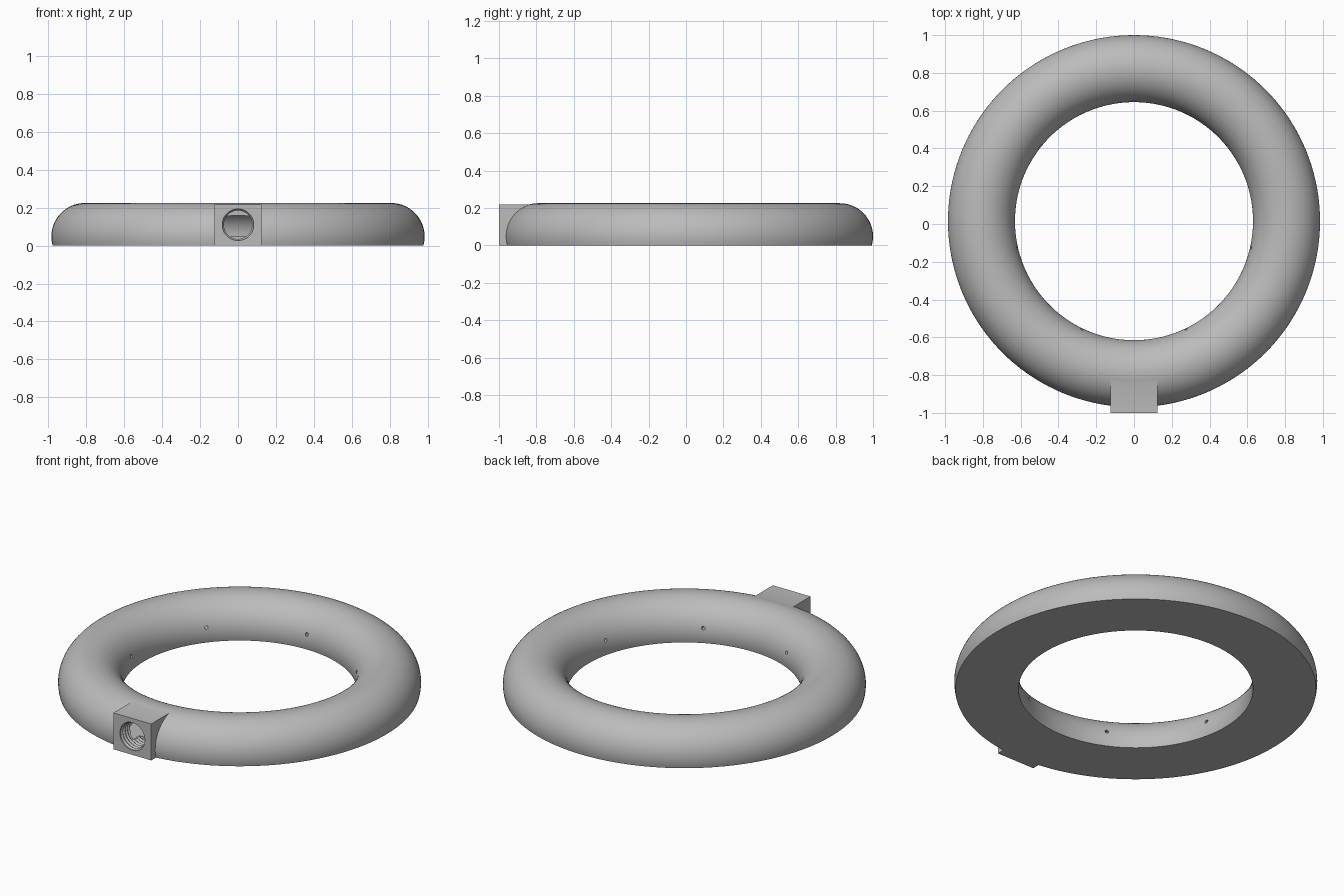
import bpy, bmesh
from math import sin, cos, pi, asin, sqrt, radians
from mathutils import Matrix, Vector

cube = bpy.data.objects.get("Cube")
if cube:
    bpy.data.objects.remove(cube, do_unlink=True)

CENTRE_Y = 0.015      # ring axis
MAJOR, TUBE = 0.8075, 0.1775
TUBE_Z = 0.0475
PORT_Z = 0.11

grey = bpy.data.materials.new("plain grey")
grey.use_nodes = True
grey.diffuse_color = (0.5, 0.5, 0.5, 1)
grey.node_tree.nodes["Principled BSDF"].inputs["Base Color"].default_value = (0.5, 0.5, 0.5, 1)


def finish(name, bm):
    bmesh.ops.recalc_face_normals(bm, faces=bm.faces)
    mesh = bpy.data.meshes.new(name)
    bm.to_mesh(mesh)
    bm.free()
    mesh.materials.append(grey)
    obj = bpy.data.objects.new(name, mesh)
    bpy.context.collection.objects.link(obj)
    return obj


def lathe(name, profile, steps, matrix, closed):
    """Revolve (radius, height) points around z; open profiles get end caps."""
    bm = bmesh.new()
    rings = []
    for i in range(steps):
        a = 2 * pi * i / steps
        rings.append([bm.verts.new((r * cos(a), r * sin(a), h)) for r, h in profile])
    n = len(profile)
    for i in range(steps):
        a, b = rings[i], rings[(i + 1) % steps]
        for j in range(n if closed else n - 1):
            k = (j + 1) % n
            bm.faces.new((a[j], b[j], b[k], a[k]))
    if not closed:
        bm.faces.new([r[0] for r in rings])
        bm.faces.new([r[-1] for r in rings])
    bmesh.ops.transform(bm, matrix=matrix, verts=bm.verts)
    return finish(name, bm)


def arc_profile(radius, floor, count):
    """Round tube section cut flat at the floor height."""
    start = asin((floor - TUBE_Z) / radius)
    return [(MAJOR + radius * cos(t), TUBE_Z + radius * sin(t))
            for t in (start + (pi - 2 * start) * i / count for i in range(count + 1))]


def boolean(target, tool, operation):
    mod = target.modifiers.new(operation, 'BOOLEAN')
    mod.operation = operation
    mod.solver = 'EXACT'
    mod.object = tool
    bpy.context.view_layer.objects.active = target
    bpy.ops.object.modifier_apply(modifier=mod.name)
    bpy.data.objects.remove(tool, do_unlink=True)


# Flat-bottomed ring
at_axis = Matrix.Translation((0, CENTRE_Y, 0))
ring = lathe("ring_body", arc_profile(TUBE, 0, 36), 144, at_axis, True)

# Square inlet block at the front
bm = bmesh.new()
bmesh.ops.create_cube(bm, size=1)
bmesh.ops.transform(bm, verts=bm.verts,
                    matrix=Matrix.Translation((0, -0.91, 0.109)) @ Matrix.Diagonal((0.25, 0.18, 0.218, 1)))
boolean(ring, finish("inlet_block", bm), 'UNION')

# Hollow channel inside the ring
boolean(ring, lathe("channel_cutter", arc_profile(0.13, TUBE_Z, 20), 144, at_axis, True), 'DIFFERENCE')

# Threaded inlet opening
PITCH = 0.022
thread = [(0.083, -0.03), (0.083, 0.008)]
for i in range(6):
    y = 0.008 + i * PITCH
    thread += [(0.075, y + PITCH * 0.45), (0.083, y + PITCH)]
facing_back = Matrix.Translation((0, -1, PORT_Z)) @ Matrix.Rotation(-pi / 2, 4, 'X')
boolean(ring, lathe("thread_cutter", thread, 40, facing_back, False), 'DIFFERENCE')

# Seven small outlets through the inner wall
for i in range(7):
    a = pi / 2 + 2 * pi * i / 7
    out = Vector((cos(a), sin(a), 0))
    place = (Matrix.Translation(Vector((0, CENTRE_Y, 0.09)) + out * 0.59)
             @ out.to_track_quat('Z', 'Y').to_matrix().to_4x4())
    boolean(ring, lathe("outlet_cutter", [(0.01, 0), (0.01, 0.12)], 12, place, False), 'DIFFERENCE')

bpy.ops.object.select_all(action='DESELECT')
ring.select_set(True)
bpy.context.view_layer.objects.active = ring
bpy.ops.object.shade_smooth_by_angle(angle=radians(30))
